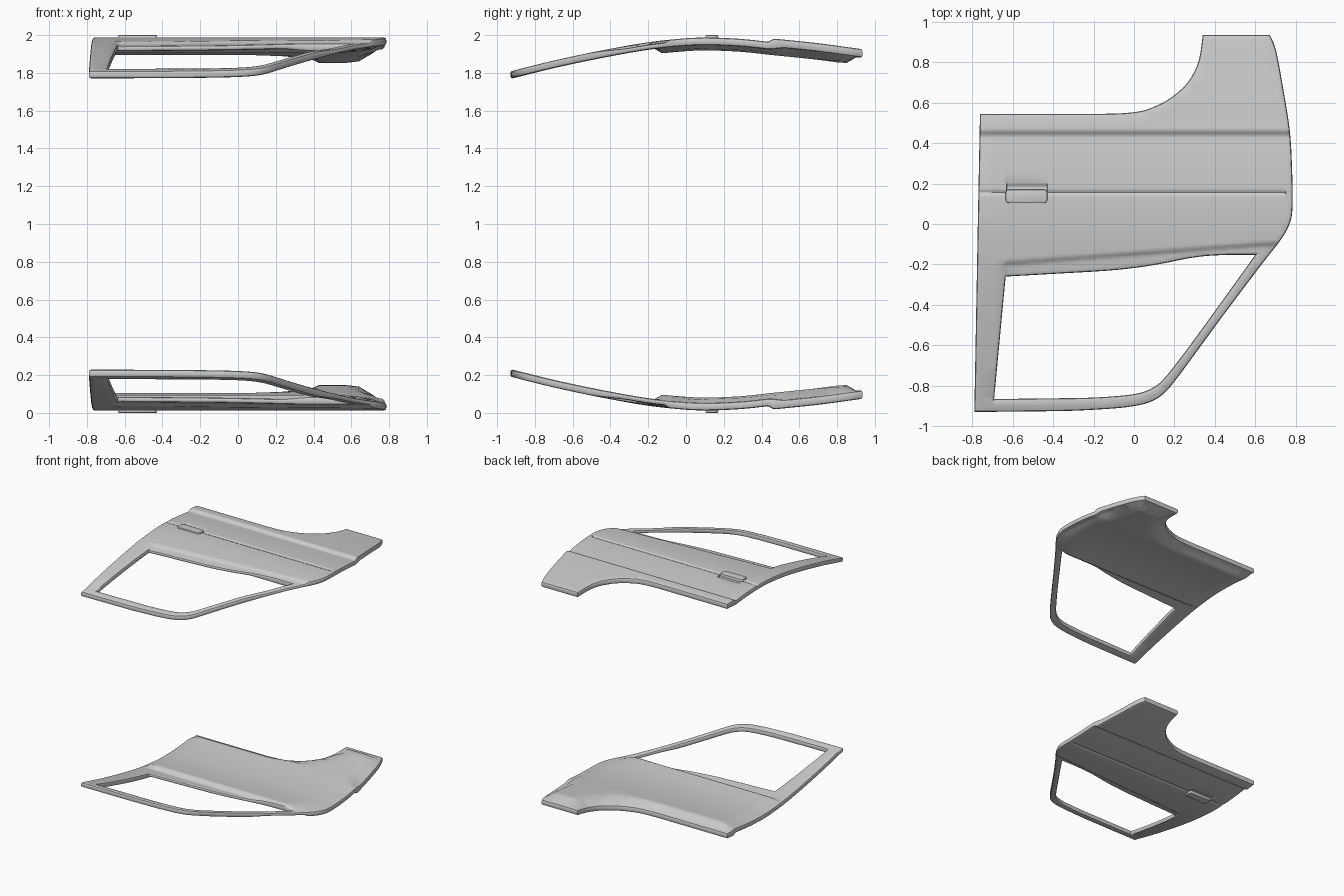
import bpy, bmesh, math
from mathutils import Vector
from mathutils.geometry import intersect_point_line

if "Cube" in bpy.data.objects:
    bpy.data.objects.remove(bpy.data.objects["Cube"])

R = 0.012  # edge rounding

# Door silhouette and window opening, seen flat
OUTER = [(-.79, -.93), (-.3, -.925), (-.05, -.91), (.07, -.888), (.14, -.85), (.2, -.782),
         (.45, -.44), (.65, -.175), (.735, -.07), (.772, 0), (.785, .06), (.785, .2),
         (.775, .45), (.74, .66), (.703, .87), (.672, .935), (.34, .935), (.327, .83),
         (.308, .77), (.272, .705), (.22, .652), (.16, .608), (.1, .58), (.04, .557),
         (-.08, .545), (-.762, .545), (-.77, .15)]
WINDOW = [(-.635, -.26), (-.1, -.23), (.1, -.205), (.3, -.162), (.45, -.152), (.6, -.153),
          (.3, -.57), (.145, -.775), (.08, -.82), (0, -.845), (-.2, -.86), (-.692, -.866)]
# Outer and inner skin heights along y
SKIN = [(-.95, 1.803), (-.7, 1.865), (-.45, 1.918), (-.2, 1.962), (0, 1.983), (.12, 1.987),
        (.3, 1.979), (.45, 1.963), (.7, 1.937), (.95, 1.903)]


def smooth(t):
    t = max(0, min(1, t))
    return t * t * (3 - 2 * t)


def spline(k, y):
    i = max(0, min(len(k) - 2, sum(p[0] <= y for p in k) - 1))

    def slope(j):
        a, b = k[max(0, j - 1)], k[min(len(k) - 1, j + 1)]
        return (b[1] - a[1]) / (b[0] - a[0])
    h = k[i + 1][0] - k[i][0]
    t = (y - k[i][0]) / h
    s = smooth(t)
    return (k[i][1] * (1 - s) + k[i + 1][1] * s
            + h * (t * (1 - t) ** 2 * slope(i) - t * t * (1 - t) * slope(i + 1)))


def round_line(pts):
    # Soften shallow bends, keep hard corners
    out, n = [], len(pts)
    for i in range(n):
        a, b, c = pts[i - 1], pts[i], pts[(i + 1) % n]
        if (b - a).angle(c - b) < .7:
            for q in (a, c):
                out.append(b.lerp(q, min(.25, .05 / (q - b).length)))
        else:
            out.append(b)
    return out


def offset(pts, d):
    out, n = [], len(pts)
    for i in range(n):
        e, f = (pts[i] - pts[i - 1]).normalized(), (pts[(i + 1) % n] - pts[i]).normalized()
        m = Vector((-e.y - f.y, e.x + f.x))
        out.append(pts[i] + m * (2 * d / m.length_squared))
    return out


def outline(raw, inward):
    p = round_line(round_line([Vector(q) for q in raw]))
    area = sum(p[i - 1].x * p[i].y - p[i].x * p[i - 1].y for i in range(len(p)))
    return offset(p, R * inward * (1 if area > 0 else -1))


RIM = [Vector(p) for p in OUTER]


def rim_distance(p):
    best = 9
    for i in range(len(RIM)):
        q, t = intersect_point_line(p, RIM[i - 1], RIM[i])
        q = RIM[i - 1].lerp(RIM[i], max(0, min(1, t)))
        best = min(best, (Vector(q[:2]) - p).length)
    return best


def outer_z(x, y):
    z = spline(SKIN, y) + .02 * smooth((y - .43) / .04)           # lower body step
    if x < .75:
        z -= .007 * math.exp(-((y - .155) / .009) ** 2)           # side groove
    if -.63 < x < -.43:
        z -= .012 * math.exp(-((y - .18) / .018) ** 2)            # handle recess
    belt = -.18 + (x + .63) * .074                                # belt step
    z -= .013 * smooth((belt - y) / .03) * smooth((x + .66) / .04) * smooth((y + .5) / .2)
    return z


def inner_z(x, y):
    thick = .04
    if y > -.2:   # padded inner panel
        thick += .028 * smooth((rim_distance(Vector((x, y))) - .015) / .09) * smooth((y + .17) / .05)
    return spline(SKIN, y) - thick + .015 * smooth((y - .43) / .1) * (thick < .05)


def flat_door():
    bm = bmesh.new()
    for pts in (outline(OUTER, 1), outline(WINDOW, -1)):
        vs = [bm.verts.new((p.x, p.y, 0)) for p in pts]
        for i in range(len(vs)):
            bm.edges.new((vs[i - 1], vs[i]))
    bmesh.ops.triangle_fill(bm, edges=bm.edges[:], use_beauty=True, normal=(0, 0, 1))
    # Slice into a grid, finer along the creases
    ys = [-.9 + .05 * i for i in range(37)]
    ys += [-.24 + .0101 * i for i in range(18)] + [.131 + .006 * i for i in range(13)]
    ys += [.425 + .0083 * i for i in range(7)]
    xs = [-.76 + .07 * i for i in range(22)] + [-.631, -.629, -.431, -.429, -.65, .751, .749, .73, .76]
    for vals, axis in ((ys, Vector((0, 1, 0))), (xs, Vector((1, 0, 0)))):
        for v in vals:
            bmesh.ops.bisect_plane(bm, geom=bm.verts[:] + bm.edges[:] + bm.faces[:], dist=1e-5,
                                   plane_co=axis * v, plane_no=axis)
    # Drop leftover diagonals
    diag = []
    for e in bm.edges:
        d = e.verts[1].co - e.verts[0].co
        if len(e.link_faces) == 2 and max(abs(d.x), abs(d.y)) < .9999 * d.length:
            diag.append(e)
    bmesh.ops.dissolve_edges(bm, edges=diag, use_verts=False)
    bmesh.ops.dissolve_verts(bm, verts=[v for v in bm.verts if len(v.link_edges) == 2 and not v.is_boundary])
    return bm


def door_mesh():
    src, bm = flat_door(), bmesh.new()
    out = {}
    for v in src.verts:
        if v.is_boundary:
            m = Vector((0, 0, 0))
            for e in v.link_edges:
                if e.is_boundary:
                    d = (e.verts[1].co - e.verts[0].co).normalized()
                    n = Vector((d.y, -d.x, 0))
                    f = e.link_faces[0]
                    # pick the side facing away from the face
                    loop = e.link_loops[0]
                    sign = 1 if (loop.vert == e.verts[0]) else -1
                    m += n * sign * (1 if f.normal.z >= 0 else -1)
            out[v] = m * (2 / max(m.length_squared, .5))
    src.verts.index_update()
    rings = [{} for _ in range(6)]
    for v in src.verts:
        x, y, _ = v.co
        zo, zi = outer_z(x, y), inner_z(x, y)
        for k, (o, z) in enumerate(((0, zo), (.7, zo - .3 * R), (1, zo - R),
                                    (1, zi + R), (.7, zi + .3 * R), (0, zi))):
            if k in (0, 5) or v in out:
                p = v.co + out.get(v, Vector((0, 0, 0))) * o * R
                rings[k][v] = bm.verts.new((p.x, p.y, z))
    for f in src.faces:
        bm.faces.new([rings[0][v] for v in f.verts])
        bm.faces.new([rings[5][v] for v in reversed(f.verts)])
    for e in src.edges:
        if e.is_boundary:
            a, b = e.verts
            for k in range(5):
                bm.faces.new((rings[k][a], rings[k][b], rings[k + 1][b], rings[k + 1][a]))
    src.free()
    return bm


def handle_mesh():
    bm = bmesh.new()
    bmesh.ops.create_cube(bm, size=1)
    for v in bm.verts:
        v.co = (-.532 + v.co.x * .207, .137 + v.co.y * .068, 1.985 + v.co.z * .03)
    up = [e for e in bm.edges if abs(e.verts[0].co.z - e.verts[1].co.z) > .01]
    bmesh.ops.bevel(bm, geom=up, offset=.018, segments=4, profile=.5, affect='EDGES')
    top = [e for e in bm.edges if min(v.co.z for v in e.verts) > 1.995]
    bmesh.ops.bevel(bm, geom=top, offset=.007, segments=2, profile=.5, affect='EDGES')
    return bm


def add_pair(name, bm):
    # One part on the upper door, its mirror on the lower door
    for side in ("upper", "lower"):
        if side == "lower":
            for v in bm.verts:
                v.co.z = 2 - v.co.z
        bmesh.ops.recalc_face_normals(bm, faces=bm.faces[:])
        me = bpy.data.meshes.new(f"{side}_{name}")
        bm.to_mesh(me)
        ob = bpy.data.objects.new(me.name, me)
        bpy.context.collection.objects.link(ob)
        bpy.ops.object.select_all(action='DESELECT')
        ob.select_set(True)
        bpy.context.view_layer.objects.active = ob
        bpy.ops.object.shade_smooth_by_angle(angle=math.radians(40))
    bm.free()


add_pair("door_panel", door_mesh())
add_pair("door_handle", handle_mesh())
